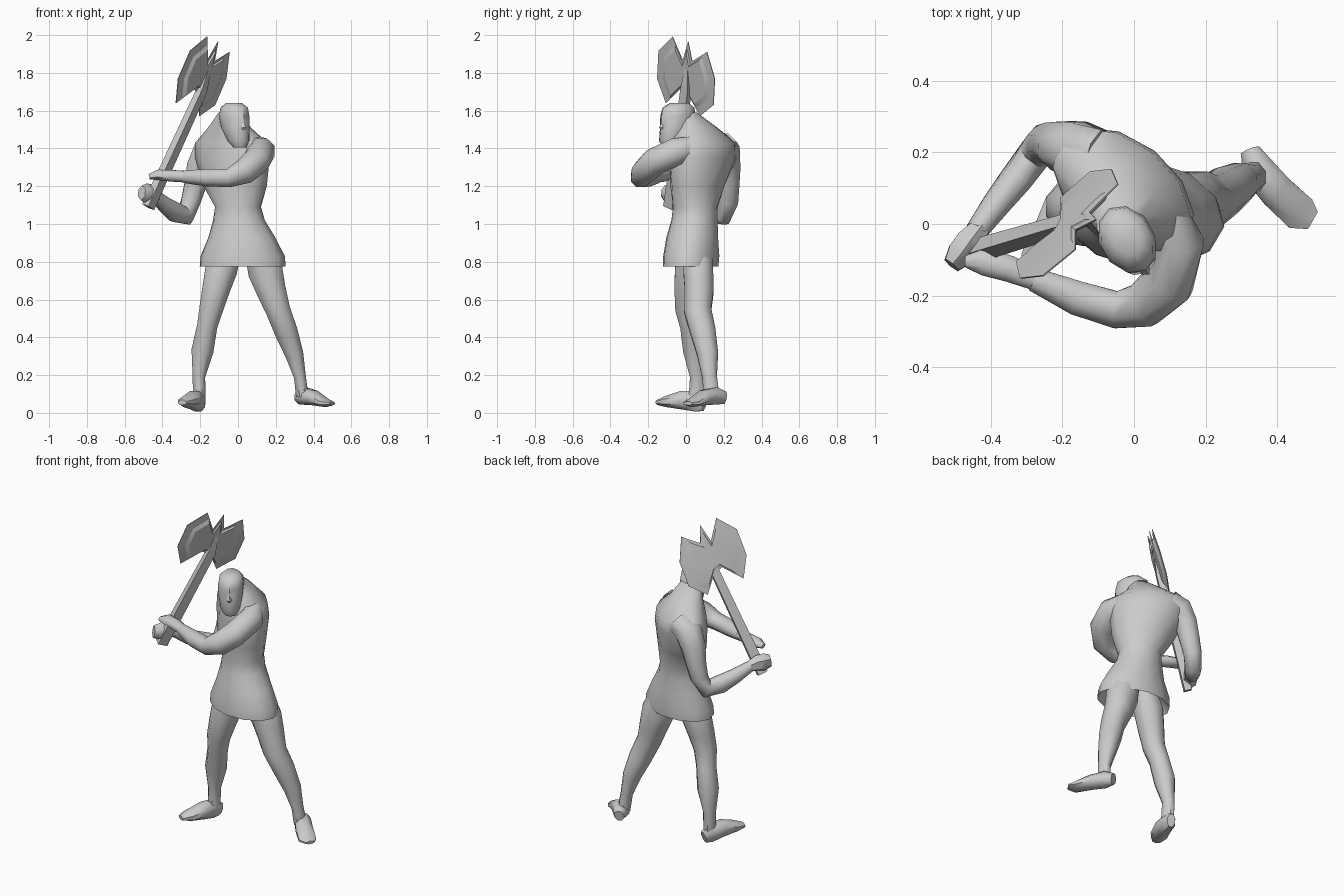
import bpy, bmesh
from math import cos, sin, pi, radians
from mathutils import Vector


def finish(name, bm, angle=45):
    bmesh.ops.recalc_face_normals(bm, faces=bm.faces[:])
    me = bpy.data.meshes.new(name)
    bm.to_mesh(me)
    bm.free()
    ob = bpy.data.objects.new(name, me)
    bpy.context.collection.objects.link(ob)
    bpy.ops.object.select_all(action='DESELECT')
    ob.select_set(True)
    bpy.context.view_layer.objects.active = ob
    bpy.ops.object.shade_smooth_by_angle(angle=radians(angle))
    return ob


def skin(name, rings, angle=45):
    """Bridge rings of points and cap both ends."""
    bm = bmesh.new()
    vr = [[bm.verts.new(p) for p in r] for r in rings]
    n = len(vr[0])
    for a, b in zip(vr, vr[1:]):
        for i in range(n):
            j = (i + 1) % n
            bm.faces.new((a[i], a[j], b[j], b[i]))
    bm.faces.new(vr[0])
    bm.faces.new(vr[-1])
    return finish(name, bm, angle)


def stack(name, secs, n=12, angle=45):
    """Horizontal ellipses: x, y, z, radius a, radius b, turn in degrees."""
    rings = []
    for x, y, z, a, b, turn in secs:
        c, s = cos(radians(turn)), sin(radians(turn))
        ring = []
        for i in range(n):
            t = 2 * pi * i / n
            u, v = a * cos(t), b * sin(t)
            ring.append((x + u * c - v * s, y + u * s + v * c, z))
        rings.append(ring)
    return skin(name, rings, angle)


def limb(name, secs, ref=(0, 1, 0), n=8, angle=50):
    """Ellipses square to a path: x, y, z, side radius, up radius."""
    pts = [Vector(s[:3]) for s in secs]
    rings = []
    for k, s in enumerate(secs):
        t = (pts[min(k + 1, len(pts) - 1)] - pts[max(k - 1, 0)]).normalized()
        u = t.cross(Vector(ref)).normalized()
        v = u.cross(t)
        rings.append([pts[k] + u * s[3] * cos(2 * pi * (i + .5) / n)
                      + v * s[4] * sin(2 * pi * (i + .5) / n) for i in range(n)])
    return skin(name, rings, angle)


# twisted torso: hollow flared tunic hem, waist, shoulders, neck
stack("torso_and_tunic", [
    (.03, .025, .86, .16, .11, -8),
    (.025, .025, .775, .23, .148, -8),
    (.025, .028, .83, .225, .15, -8),
    (.02, .033, .93, .178, .138, -8),
    (.005, .045, 1.02, .14, .125, -12),
    (0, .05, 1.09, .125, .12, -18),
    (-.015, .06, 1.20, .18, .13, -30),
    (-.03, .092, 1.35, .225, .143, -38),
    (-.035, .095, 1.43, .22, .135, -38),
    (-.045, .06, 1.51, .125, .095, -40),
    (-.045, 0, 1.59, .06, .06, -45)])

# head, turned away from the chest
stack("head", [
    (.01, -.09, 1.405, .035, .035, -60),
    (.002, -.078, 1.44, .068, .058, -60),
    (-.015, -.05, 1.51, .095, .072, -60),
    (-.02, -.042, 1.57, .102, .077, -60),
    (-.02, -.04, 1.615, .092, .07, -60),
    (-.022, -.035, 1.64, .055, .042, -60)], n=10)
limb("nose", [(.018, -.115, 1.56, .008, .01), (.033, -.132, 1.51, .014, .014),
              (.02, -.115, 1.49, .012, .01)], n=4)

# arm across the chest
limb("left_arm", [
    (.09, .03, 1.41, .06, .06), (.125, -.05, 1.385, .075, .078),
    (.095, -.165, 1.33, .077, .074), (.03, -.225, 1.275, .068, .068),
    (-.05, -.24, 1.243, .056, .052), (-.16, -.207, 1.245, .052, .05),
    (-.28, -.155, 1.25, .036, .036)], ref=(0, 0, 1))
limb("left_hand", [
    (-.27, -.157, 1.25, .033, .033), (-.35, -.125, 1.255, .04, .033),
    (-.42, -.105, 1.26, .042, .03), (-.47, -.105, 1.25, .018, .015)], ref=(0, 0, 1))

# arm held low at the back
limb("right_arm", [
    (-.10, .19, 1.41, .08, .08), (-.165, .21, 1.38, .085, .08),
    (-.205, .22, 1.30, .075, .07), (-.225, .225, 1.21, .062, .064),
    (-.25, .225, 1.12, .055, .056), (-.278, .195, 1.045, .056, .05),
    (-.33, .125, 1.06, .055, .046), (-.385, .055, 1.10, .044, .04),
    (-.44, -.02, 1.15, .032, .032)], ref=(-.7, .7, .16))
limb("right_hand", [
    (-.43, -.01, 1.145, .03, .032), (-.46, -.05, 1.16, .045, .05),
    (-.485, -.085, 1.16, .045, .055), (-.51, -.115, 1.165, .028, .04)],
    ref=(0, 0, 1), n=6)

# legs in a wide stance
limb("right_leg", [
    (-.05, .03, .88, .075, .08), (-.088, .025, .76, .092, .09),
    (-.115, .015, .66, .08, .083), (-.142, .008, .55, .068, .07),
    (-.163, .03, .46, .058, .066), (-.188, .048, .33, .063, .068),
    (-.207, .06, .19, .036, .042), (-.205, .055, .08, .036, .045)])
limb("left_leg", [
    (.10, .06, .88, .075, .08), (.145, .065, .75, .1, .085),
    (.175, .07, .65, .085, .083), (.213, .062, .54, .07, .078),
    (.255, .09, .43, .066, .072), (.298, .115, .31, .052, .06),
    (.328, .125, .19, .034, .042), (.34, .135, .09, .036, .045)])

# feet, heel to toe
limb("right_foot", [
    (-.195, .10, .045, .025, .04), (-.21, .06, .06, .042, .058),
    (-.235, -.02, .068, .05, .053), (-.27, -.10, .06, .052, .032),
    (-.295, -.15, .055, .028, .014)], ref=(0, 0, 1))
limb("left_foot", [
    (.325, .205, .08, .03, .035), (.345, .155, .09, .05, .05),
    (.40, .09, .08, .053, .042), (.465, .03, .052, .055, .022),
    (.50, .01, .05, .03, .01)], ref=(0, 0, 1))

# axe shaft, square section
limb("axe_handle", [(-.475, -.085, 1.09, .042, .03), (-.19, 0, 1.71, .034, .026),
                    (-.155, .005, 1.82, .015, .01)], ref=(.73, -.61, -.29), n=4, angle=20)

# double axe blade: outline, with a raised ridge on both faces
outline = [
    (-.17, -.065, 1.995), (-.26, -.14, 1.92), (-.32, -.15, 1.77), (-.33, -.105, 1.64),
    (-.22, -.04, 1.71), (-.2, .01, 1.68), (-.2, .07, 1.57), (-.12, .145, 1.63),
    (-.065, .155, 1.77), (-.055, .12, 1.915), (-.12, .03, 1.86), (-.115, .02, 1.97),
    (-.16, -.02, 1.865)]
centre = Vector((-.185, 0, 1.78))
normal = Vector((.73, -.61, -.29)).normalized()
flat = []
for p in outline:
    d = Vector(p) - centre
    flat.append(centre + d - normal * d.dot(normal) * .8)


def ring(scale, lift):
    return [centre + (p - centre) * scale + normal * lift for p in flat]


skin("axe_blade", [ring(.68, -.008), ring(.78, -.004), ring(1, -.002),
                   ring(1, .002), ring(.78, .004), ring(.68, .014)], angle=20)
